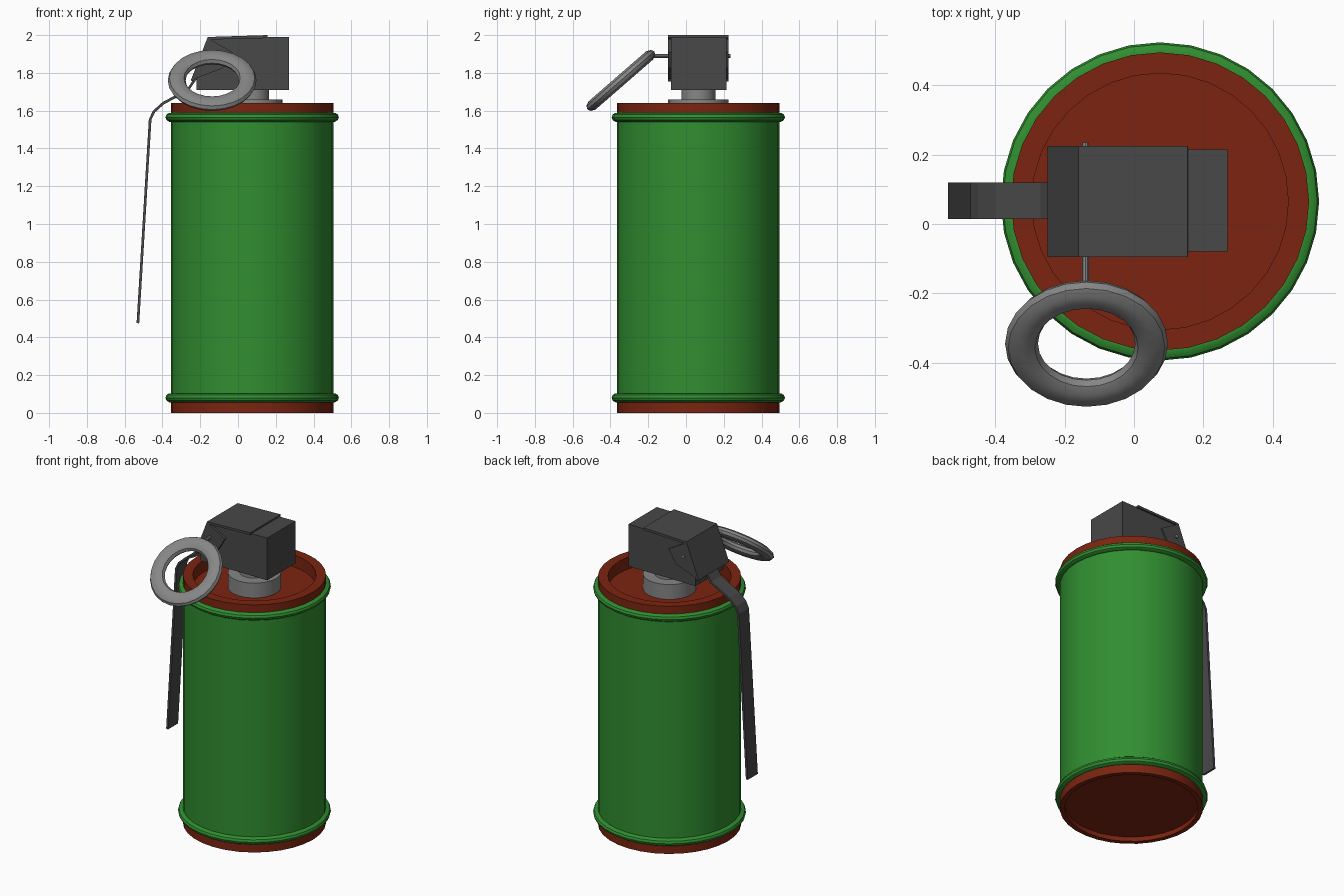
import bpy, bmesh, math
from mathutils import Matrix, Vector

cube = bpy.data.objects.get("Cube")
if cube:
    bpy.data.objects.remove(cube, do_unlink=True)

AXIS = Vector((0.075, 0.065, 0))  # centre line of the canister


def material(name, rgb):
    m = bpy.data.materials.new(name)
    m.use_nodes = True
    m.diffuse_color = (*rgb, 1)
    m.node_tree.nodes["Principled BSDF"].inputs["Base Color"].default_value = (*rgb, 1)
    return m


green = material("green paint", (0.03, 0.27, 0.03))
red = material("red brown paint", (0.2, 0.018, 0.005))
dark = material("dark metal", (0.065, 0.065, 0.065))
grey = material("grey steel", (0.24, 0.24, 0.24))


def finish(name, bm, mat, smooth=True):
    bmesh.ops.recalc_face_normals(bm, faces=bm.faces)
    mesh = bpy.data.meshes.new(name)
    bm.to_mesh(mesh)
    bm.free()
    mesh.materials.append(mat)
    ob = bpy.data.objects.new(name, mesh)
    bpy.context.collection.objects.link(ob)
    if smooth:
        bpy.ops.object.select_all(action='DESELECT')
        ob.select_set(True)
        bpy.context.view_layer.objects.active = ob
        bpy.ops.object.shade_smooth_by_angle(angle=math.radians(35))
    return ob


def lathe(name, profile, mat, steps=32, centre=AXIS, closed=False):
    """Spin (radius, z) points round a vertical axis."""
    bm = bmesh.new()
    verts = [bm.verts.new((r, 0, z)) for r, z in profile]
    edges = [bm.edges.new(p) for p in zip(verts, verts[1:])]
    if closed:
        edges.append(bm.edges.new((verts[-1], verts[0])))
    bmesh.ops.spin(bm, geom=verts + edges, cent=(0, 0, 0), axis=(0, 0, 1),
                   angle=math.tau, steps=steps, use_merge=True)
    bmesh.ops.remove_doubles(bm, verts=bm.verts, dist=1e-5)
    bmesh.ops.translate(bm, verts=bm.verts, vec=centre)
    return finish(name, bm, mat)


def oval(radius, z, a, b, sides):
    return [(radius + a * math.cos(math.tau * i / sides),
             z + b * math.sin(math.tau * i / sides)) for i in range(sides)]


def extrude(name, outline, y0, y1, mat):
    """Extrude an (x, z) outline from y0 to y1."""
    bm = bmesh.new()
    face = bm.faces.new([bm.verts.new((x, y0, z)) for x, z in outline])
    new = bmesh.ops.extrude_face_region(bm, geom=[face])["geom"]
    bmesh.ops.translate(bm, vec=(0, y1 - y0, 0),
                        verts=[v for v in new if isinstance(v, bmesh.types.BMVert)])
    return finish(name, bm, mat, smooth=False)


def strip(path, thick):
    """Thicken an (x, z) path into a closed outline."""
    pts = [Vector(p) for p in path]
    inner = []
    for i, p in enumerate(pts):
        d = (pts[min(i + 1, len(pts) - 1)] - pts[max(i - 1, 0)]).normalized()
        inner.append(p + Vector((-d.y, d.x)) * thick)
    return pts + inner[::-1]


# Canister: painted wall, rolled beads and recessed end caps
lathe("canister_wall", [(0.43, 0.055), (0.43, 1.59)], green)
for name, z in (("lower_bead", 0.08), ("upper_bead", 1.565)):
    lathe(name, oval(0.43, z, 0.029, 0.025, 10), green, closed=True)
lathe("top_cap", [(0.43, 1.58), (0.43, 1.64), (0.37, 1.64), (0.37, 1.56), (0, 1.56)], red)
lathe("bottom_cap", [(0.43, 0.06), (0.43, 0), (0.4, 0), (0.4, 0.03), (0, 0.03)], red)

# Neck carrying the fuse head
lathe("neck", [(0, 1.56), (0.16, 1.56), (0.16, 1.658), (0.09, 1.658), (0.09, 1.73), (0, 1.73)], grey, 24)

# Fuse head block
extrude("fuse_head", [(-0.22, 1.71), (0.27, 1.71), (0.27, 1.99), (-0.15, 1.985), (-0.22, 1.8)],
        -0.08, 0.215, dark)

# Safety lever: cover plate, side cheeks and the long handle
extrude("lever_cover", strip([(-0.25, 1.76), (-0.16, 1.99), (0.155, 2.0)], -0.016),
        -0.095, 0.225, dark)
cheek = [(-0.16, 1.985), (-0.03, 1.91), (-0.08, 1.825), (-0.25, 1.76)]
for name, y in (("right_cheek", -0.095), ("left_cheek", 0.21)):
    extrude(name, cheek, y, y + 0.015, dark)
handle = [(-0.23, 1.775), (-0.27, 1.715), (-0.4, 1.645), (-0.45, 1.6), (-0.472, 1.555), (-0.537, 0.475)]
extrude("lever_handle", strip(handle, 0.014), 0.015, 0.12, dark)

# Safety pin through the head
bm = bmesh.new()
bmesh.ops.create_cone(bm, cap_ends=True, segments=10, radius1=0.011, radius2=0.011, depth=0.43,
                      matrix=Matrix.Translation((-0.14, 0.02, 1.89)) @ Matrix.Rotation(math.pi / 2, 4, 'X'))
finish("safety_pin", bm, grey)

# Tilted pull ring
ring = lathe("pull_ring", oval(0.1875, 0, 0.0475, 0.03, 10), grey, 24, Vector((0, 0, 0)), closed=True)
ring.location = (-0.137, -0.345, 1.76)
ring.rotation_euler = (math.radians(41), 0, 0)
